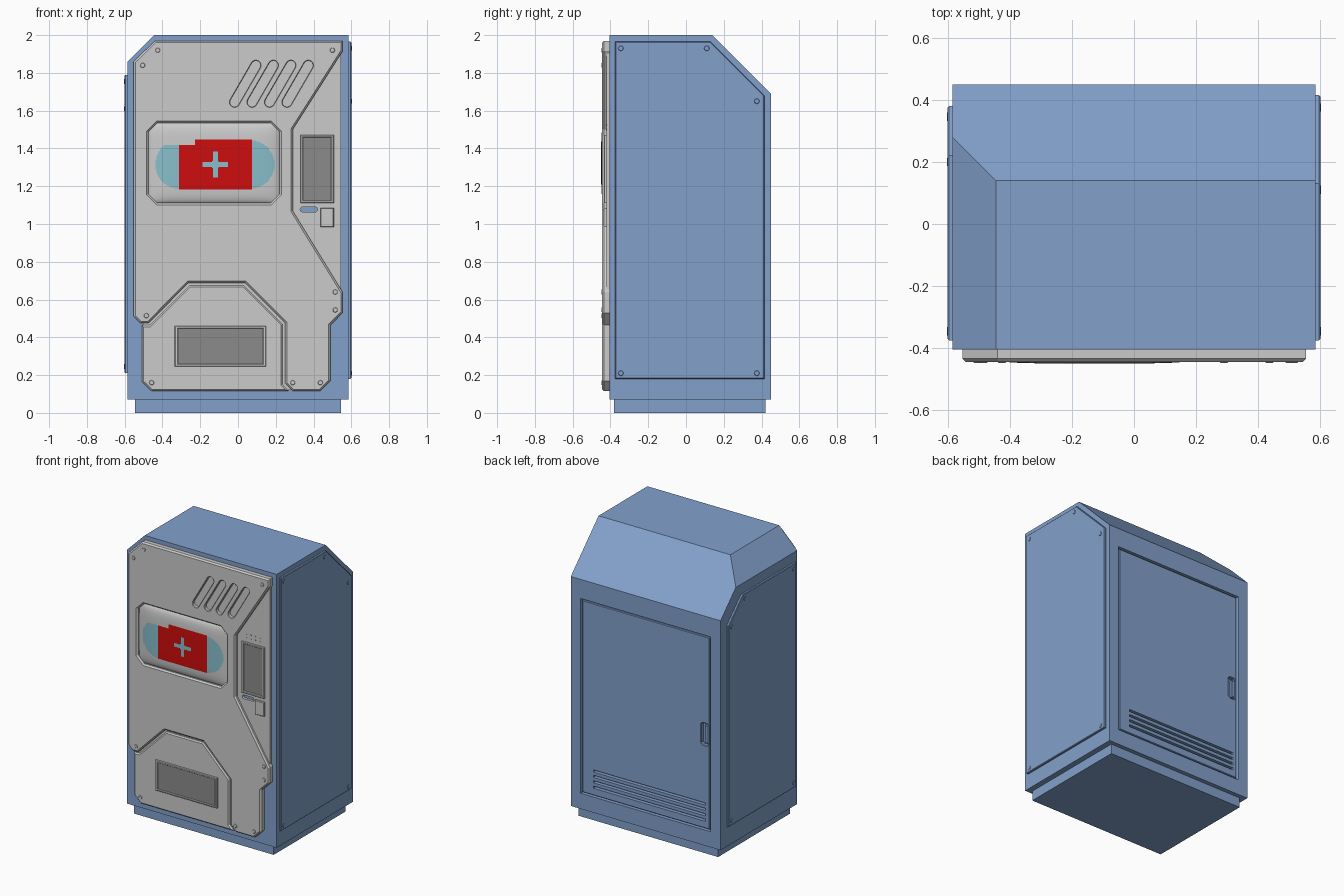
import bpy, bmesh, math
from mathutils import Vector

if "Cube" in bpy.data.objects:
    bpy.data.objects.remove(bpy.data.objects["Cube"])


def material(name, rgb):
    m = bpy.data.materials.new(name)
    m.diffuse_color = (*rgb, 1)
    m.use_nodes = True
    m.node_tree.nodes["Principled BSDF"].inputs["Base Color"].default_value = m.diffuse_color
    return m


BLUE = material("steel_blue", (0.225, 0.355, 0.6))
GREY = material("light_grey", (0.6, 0.6, 0.6))
DARK = material("dark_grey", (0.26, 0.26, 0.26))
RED = material("red", (0.62, 0.004, 0.004))
TEAL = material("pale_teal", (0.25, 0.52, 0.6))

# each side maps (across, up, distance outward) to model space
SIDES = {
    "front": lambda u, v, d: Vector((u, -d, v)),
    "back": lambda u, v, d: Vector((u, d, v)),
    "right": lambda u, v, d: Vector((d, u, v)),
    "left": lambda u, v, d: Vector((-d, u, v)),
}


def finish(bm, name, *mats):
    me = bpy.data.meshes.new(name)
    bm.to_mesh(me)
    bm.free()
    for m in mats:
        me.materials.append(m)
    ob = bpy.data.objects.new(name, me)
    bpy.context.collection.objects.link(ob)
    return ob


def rect(x0, x1, z0, z1, c=0):
    if c == 0:
        return [(x0, z0), (x1, z0), (x1, z1), (x0, z1)]
    return [(x0 + c, z0), (x1 - c, z0), (x1, z0 + c), (x1, z1 - c),
            (x1 - c, z1), (x0 + c, z1), (x0, z1 - c), (x0, z0 + c)]


def pill(a, b, r, n=8):
    t = math.atan2(b[1] - a[1], b[0] - a[0])
    pts = []
    for c, s in ((b, t - math.pi / 2), (a, t + math.pi / 2)):
        pts += [(c[0] + r * math.cos(s + math.pi * i / n),
                 c[1] + r * math.sin(s + math.pi * i / n)) for i in range(n + 1)]
    return pts


def disc(c, r, n=12):
    return [(c[0] + r * math.cos(2 * math.pi * i / n),
             c[1] + r * math.sin(2 * math.pi * i / n)) for i in range(n)]


def inset(pts, b):
    out = []
    for i, p in enumerate(pts):
        p0, p1, p2 = Vector(pts[i - 1]), Vector(p), Vector(pts[(i + 1) % len(pts)])
        e, f = (p1 - p0).normalized(), (p2 - p1).normalized()
        n, m = Vector((-e.y, e.x)), Vector((-f.y, f.x))
        out.append(tuple(p1 + (n + m) * (b / (1 + n.dot(m)))))
    return out


def plate(name, side, outer, d0, d1, mat, bev=0.0, holes=()):
    """Flat plate with bevelled front edges and bevelled holes."""
    bm = bmesh.new()
    at = SIDES[side]
    caps = {0: [], 1: []}
    for k, (pts, b) in enumerate([(outer, bev)] + list(holes)):
        area = sum(pts[i - 1][0] * p[1] - p[0] * pts[i - 1][1] for i, p in enumerate(pts))
        if (area > 0) != (k == 0):
            pts = pts[::-1]
        levels = [(pts, d0), (pts, d1 - b)] + ([(inset(pts, b), d1)] if b else [])
        rings = [[bm.verts.new(at(u, v, d)) for u, v in ps] for ps, d in levels]
        n = len(pts)
        for lo, hi in zip(rings, rings[1:]):
            for i in range(n):
                bm.faces.new((lo[i - 1], lo[i], hi[i], hi[i - 1]))
        for cap, ring in ((0, rings[0]), (1, rings[-1])):
            caps[cap] += [bm.edges.get((ring[i - 1], ring[i])) for i in range(n)]
    for edges in caps.values():
        bmesh.ops.triangle_fill(bm, edges=edges, use_beauty=True, normal=at(0, 0, 1))
    bmesh.ops.recalc_face_normals(bm, faces=bm.faces[:])
    return finish(bm, name, mat)


def box(bm, x0, x1, y0, y1, z0, z1):
    vs = bmesh.ops.create_cube(bm, size=1)["verts"]
    for v in vs:
        v.co = Vector((x1 if v.co.x > 0 else x0, y1 if v.co.y > 0 else y0, z1 if v.co.z > 0 else z0))


# cabinet body: box with left and rear top corners cut off, recessed door bay
bm = bmesh.new()
box(bm, -0.585, 0.585, -0.405, 0.45, 0.07, 2.0)
for co, no in (((-0.445, 0, 2), (-1, 0, 1)), ((0, 0.14, 2), (0, 1, 1))):
    bmesh.ops.bisect_plane(bm, geom=bm.verts[:] + bm.edges[:] + bm.faces[:],
                           plane_co=co, plane_no=no, clear_outer=True)
    bmesh.ops.holes_fill(bm, edges=[e for e in bm.edges if e.is_boundary])
bmesh.ops.recalc_face_normals(bm, faces=bm.faces[:])
bm.normal_update()
rear = [f for f in bm.faces if f.normal.y > 0.99][0]
bmesh.ops.inset_individual(bm, faces=[rear], thickness=0.07)
for v in rear.verts:
    v.co = (math.copysign(0.508, v.co.x), 0.45, 1.555 if v.co.z > 0.8 else 0.18)
bay = bmesh.ops.extrude_discrete_faces(bm, faces=[rear])["faces"][0]
for v in bay.verts:
    v.co.y -= 0.03
finish(bm, "cabinet_body", BLUE)

# plinth
bm = bmesh.new()
box(bm, -0.545, 0.545, -0.38, 0.42, 0, 0.075)
finish(bm, "plinth", BLUE)

# rear door with vents and handle pocket
vents = [(rect(-0.465, 0.412, z, z + 0.016), 0) for z in (0.24, 0.278, 0.316, 0.354)]
plate("rear_door", "back", rect(-0.497, 0.497, 0.19, 1.544), 0.41, 0.446, BLUE, 0.004,
      vents + [(rect(-0.488, -0.43, 0.775, 0.93, 0.012), 0.004)])
plate("door_handle", "back", rect(-0.485, -0.458, 0.79, 0.915), 0.41, 0.442, BLUE, 0.004)

# side panels and their screws
plate("right_panel", "right", [(-0.375, 0.18), (0.415, 0.18), (0.415, 1.68), (0.13, 1.965), (-0.375, 1.965)],
      0.58, 0.6, BLUE, 0.004)
plate("left_panel", "left", [(-0.375, 0.21), (0.38, 0.21), (0.38, 1.63), (0.22, 1.79), (-0.375, 1.79)],
      0.58, 0.6, BLUE, 0.004)
for side, spots in (("right", [(-0.345, 1.93), (0.11, 1.93), (0.375, 1.65), (0.375, 0.21), (-0.345, 0.21)]),
                    ("left", [(-0.345, 1.755), (0.2, 1.755), (0.345, 1.61), (0.345, 0.245), (-0.345, 0.245)])):
    for p in spots:
        plate(side + "_screw", side, disc(p, 0.014), 0.59, 0.603, BLUE, 0.002)

# front backing: floor of all front recesses, with a card slot through it
plate("front_backing", "front",
      [(-0.547, 1.855), (-0.437, 1.965), (0.546, 1.965), (0.546, 0.535), (0.485, 0.465), (0.485, 0.172),
       (0.432, 0.12), (-0.455, 0.12), (-0.503, 0.165), (-0.503, 0.472), (-0.547, 0.515)],
      0.4, 0.422, GREY, 0.0, [(pill((0.342, 1.077), (0.408, 1.077), 0.013), 0)])

# front main plate with screen opening and slanted vents
slots = [(pill((-0.018 + 0.0925 * i, 1.645), (0.095 + 0.0925 * i, 1.84), 0.025), 0.003) for i in range(4)]
plate("front_plate", "front",
      [(-0.552, 1.86), (-0.44, 1.97), (0.554, 1.97), (0.554, 1.915), (0.29, 1.5), (0.29, 1.07), (0.554, 0.64),
       (0.554, 0.53), (0.49, 0.465), (0.49, 0.17), (0.435, 0.115), (0.29, 0.115), (0.25, 0.155), (0.25, 0.475),
       (0.038, 0.688), (-0.263, 0.688), (-0.473, 0.475), (-0.518, 0.475), (-0.552, 0.51)],
      0.4, 0.444, GREY, 0.01, slots + [(rect(-0.474, 0.22, 1.11, 1.535, 0.048), 0.01)])

# lower service plate and hatch
plate("lower_plate", "front",
      [(-0.508, 0.165), (-0.457, 0.115), (0.27, 0.115), (0.236, 0.15), (0.236, 0.47), (0.032, 0.674),
       (-0.257, 0.674), (-0.467, 0.464), (-0.508, 0.464)], 0.4, 0.436, GREY, 0.008)
plate("hatch_frame", "front", rect(-0.335, 0.148, 0.245, 0.46), 0.43, 0.446, GREY, 0.003,
      [(rect(-0.318, 0.132, 0.258, 0.446), 0.003)])
plate("hatch_cover", "front", rect(-0.32, 0.134, 0.256, 0.448), 0.43, 0.44, DARK)

# control panel in the right recess
plate("control_frame", "front", rect(0.33, 0.507, 1.11, 1.47), 0.415, 0.434, GREY, 0.003,
      [(rect(0.344, 0.492, 1.125, 1.457), 0.003)])
plate("control_display", "front", rect(0.342, 0.494, 1.123, 1.459), 0.415, 0.427, DARK)
plate("control_button", "front", rect(0.437, 0.507, 0.985, 1.085), 0.415, 0.436, GREY, 0.003)
for i in range(8):
    plate("speaker_stud", "front", disc((0.36 + 0.035 * (i % 4), 1.5 + 0.025 * (i // 4)), 0.005, 8),
          0.415, 0.424, GREY)

# front screws
for p in [(-0.425, 1.92), (-0.505, 1.84), (0.5, 1.92), (-0.485, 0.515), (0.515, 0.64), (0.515, 0.545),
          (0.29, 0.16), (0.436, 0.16)]:
    plate("front_screw", "front", disc(p, 0.013), 0.43, 0.447, GREY, 0.002)
plate("front_screw", "front", disc((-0.457, 0.16), 0.013), 0.43, 0.439, GREY, 0.002)

# domed screen, coloured by position
CX, CZ, A, B, NX, NZ = -0.127, 1.3225, 0.35, 0.215, 140, 86


def screen_colour(x, z):
    dx, dz = abs(x + 0.12), abs(z - 1.315)
    if x < -0.225 and z > 1.42:
        return 0
    if dx < 0.193 and dz < 0.132:
        cross = min(dx, dz) < 0.013 and max(dx, dz) < 0.067
        return 2 if cross or dx + dz < 0.034 else 1
    if min(math.hypot(x + 0.31, z - 1.315), math.hypot(x - 0.065, z - 1.315)) < 0.128:
        return 2
    return 0


bm = bmesh.new()
grid = []
for j in range(NZ + 1):
    v = 2 * j / NZ - 1
    row = []
    for i in range(NX + 1):
        u = 2 * i / NX - 1
        rise = math.sqrt(max(0, (1 - abs(u) ** 6) * (1 - abs(v) ** 6)))
        row.append(bm.verts.new((CX + A * u, -0.419 - 0.03 * rise, CZ + B * v)))
    grid.append(row)
for j in range(NZ):
    for i in range(NX):
        f = bm.faces.new((grid[j][i], grid[j][i + 1], grid[j + 1][i + 1], grid[j + 1][i]))
        c = f.calc_center_median()
        f.material_index = screen_colour(c.x, c.z)
        f.smooth = True
finish(bm, "domed_screen", GREY, RED, TEAL)
